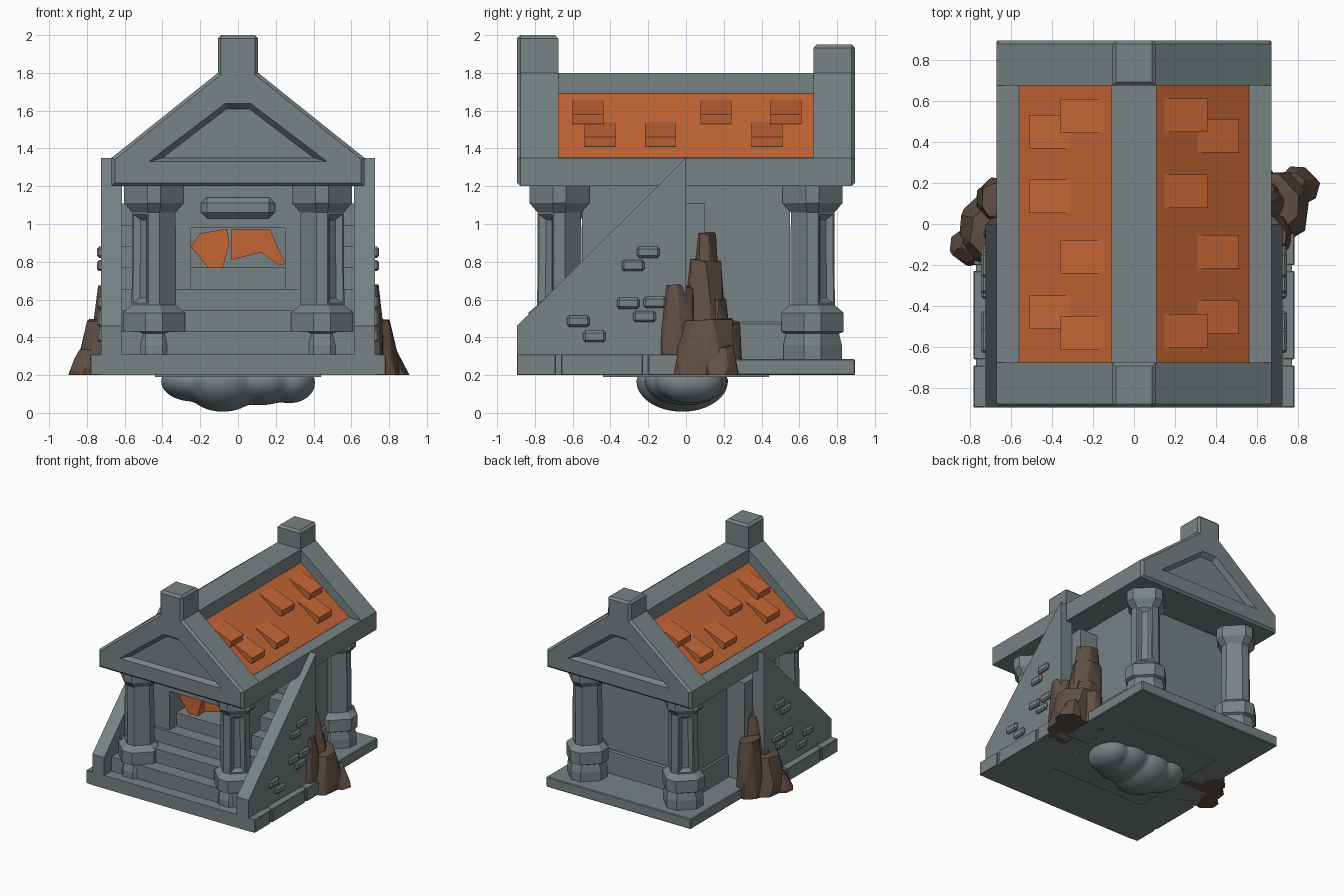
import bpy, bmesh, math, random
from mathutils import Vector, Matrix

random.seed(4)
cube = bpy.data.objects.get("Cube")
if cube:
    bpy.data.objects.remove(cube)


def material(name, rgb):
    m = bpy.data.materials.new(name)
    m.use_nodes = True
    m.diffuse_color = (*rgb, 1)
    bsdf = next(n for n in m.node_tree.nodes if n.type == 'BSDF_PRINCIPLED')
    bsdf.inputs["Base Color"].default_value = (*rgb, 1)
    return m


STONE = material("grey stone", (0.19, 0.225, 0.235))
TILE = material("orange tile", (0.56, 0.133, 0.036))
ROCK = material("brown rock", (0.12, 0.08, 0.06))


def finish(bm, name, mat, bevel=0):
    bmesh.ops.recalc_face_normals(bm, faces=bm.faces)
    me = bpy.data.meshes.new(name)
    bm.to_mesh(me)
    bm.free()
    me.materials.append(mat)
    ob = bpy.data.objects.new(name, me)
    bpy.context.collection.objects.link(ob)
    if bevel:
        b = ob.modifiers.new("bevel", 'BEVEL')
        b.width, b.segments, b.limit_method = bevel, 1, 'ANGLE'
    return ob


def box(name, x, y, z, mat=STONE, bevel=0):
    """Box from (min, max) ranges."""
    bm = bmesh.new()
    bmesh.ops.create_cube(bm, size=1)
    bmesh.ops.scale(bm, vec=[r[1] - r[0] for r in (x, y, z)], verts=bm.verts)
    bmesh.ops.translate(bm, vec=[(r[0] + r[1]) / 2 for r in (x, y, z)], verts=bm.verts)
    return finish(bm, name, mat, bevel)


def prism(name, profile, lo, hi, axis, mat=STONE, front_bevel=0):
    """Extrude a profile along x (points are y, z) or along y (points are x, z)."""
    bm = bmesh.new()
    place = (lambda a, b, t: (t, a, b)) if axis == "x" else (lambda a, b, t: (a, t, b))
    face = bm.faces.new([bm.verts.new(place(a, b, lo)) for a, b in profile])
    out = bmesh.ops.extrude_face_region(bm, geom=[face])
    moved = [v for v in out["geom"] if isinstance(v, bmesh.types.BMVert)]
    bmesh.ops.translate(bm, vec=place(0, 0, hi - lo), verts=moved)
    if front_bevel:  # chamfer the rim on the outward side and around the post top
        outer = max(abs(lo), abs(hi)) - 0.001
        rim = [e for e in bm.edges if all(abs(v.co.y) > outer for v in e.verts)
               or all(v.co.z > 1.9 for v in e.verts)]
        bmesh.ops.bevel(bm, geom=rim, offset=front_bevel, segments=1, affect='EDGES')
    return finish(bm, name, mat)


def mirrored(points):
    return points + [(-x, z) for x, z in reversed(points)]


def span(s, a, b):
    return (min(s * a, s * b), max(s * a, s * b))


# Base slabs and underside plate
box("front_slab", (-0.73, 0.73), (-0.895, 0), (0.2, 0.31))
box("back_slab", (-0.67, 0.67), (0, 0.895), (0.2, 0.285), bevel=0.006)
box("underside_plate", (-0.44, 0.44), (-0.44, 0.44), (0.19, 0.21))

# Steps: full width low down, then only beside the hall
for i in range(7):
    top, front = 0.43 + 0.113 * i, -0.8 + 0.113 * i
    if i < 4:
        box("wide_step", (-0.615, 0.615), (front, 0.1), (0.25, top))
    else:
        for s in (-1, 1):
            box("side_step", span(s, 0.44, 0.615), (front, 0.1), (0.25, top))

# Hall with a doorway
box("hall", (-0.45, 0.45), (-0.2, 0.55), (0.25, 1.21))
box("hall_plinth", (-0.47, 0.47), (0.1, 0.57), (0.25, 0.48), bevel=0.01)
box("door_lintel", (-0.25, 0.25), (-0.55, -0.2), (0.98, 1.21))
box("lintel_plaque", (-0.195, 0.195), (-0.6, -0.52), (1.03, 1.14), bevel=0.03)
for s in (-1, 1):
    box("door_jamb", span(s, 0.25, 0.45), (-0.55, -0.2), (0.3, 1.21))

# Fallen broken tiles in the doorway
prism("fallen_tile_left", [(-0.25, 0.88), (-0.2, 0.95), (-0.06, 0.975), (-0.045, 0.9),
                           (-0.08, 0.77), (-0.16, 0.77)], -0.42, -0.3, "y", TILE)
prism("fallen_tile_right", [(-0.035, 0.97), (0.17, 0.97), (0.25, 0.79), (0.22, 0.78),
                            (0.12, 0.85), (-0.035, 0.81)], -0.4, -0.28, "y", TILE)

# Sloping stair walls with base trim and raised bricks
bricks = [(-0.2, 0.85), (-0.28, 0.78), (-0.305, 0.58), (-0.165, 0.585),
          (-0.22, 0.51), (-0.57, 0.485), (-0.485, 0.405)]
for s in (-1, 1):
    lo, hi = span(s, 0.615, 0.725)
    prism("stair_wall", [(-0.895, 0.2), (-0.895, 0.46), (0, 1.35), (0, 0.2)], lo, hi, "x")
    for a, b in ((-0.895, -0.69), (-0.66, -0.23), (-0.2, 0)):
        box("wall_trim", span(s, 0.7, 0.783), (a, b), (0.2, 0.31), bevel=0.004)
    box("trim_core", span(s, 0.7, 0.77), (-0.89, -0.01), (0.2, 0.308))
    for y, z in bricks:
        box("wall_brick", span(s, 0.7, 0.747), (y - 0.06, y + 0.06), (z - 0.03, z + 0.03), bevel=0.012)

# Eight-sided columns, wide on the diagonals, with a grooved panel on the outer corner
# Each ring: height, reach along the axes, half width of the axis flats
rings = [(0.25, 0.155, 0.045), (0.36, 0.155, 0.045), (0.42, 0.14, 0.045), (0.43, 0.165, 0.045),
         (0.53, 0.165, 0.045), (0.57, 0.118, 0.03), (1.06, 0.115, 0.03),
         (1.11, 0.158, 0.035), (1.205, 0.158, 0.035)]
for sx in (-1, 1):
    for sy in (-1, 1):
        bm = bmesh.new()
        loops = []
        for z, r, h in rings:
            corner = [(r, h), (h, r)]
            ring = [Matrix.Rotation(q * math.pi / 2, 2) @ Vector(c) for q in range(4) for c in corner]
            loops.append([bm.verts.new((sx * 0.445 + p.x, sy * 0.67 + p.y, z)) for p in ring])
        for low, up in zip(loops, loops[1:]):
            for k in range(8):
                j = (k + 1) % 8
                bm.faces.new((low[k], low[j], up[j], up[k]))
        bm.faces.new(loops[0])
        bm.faces.new(loops[-1])
        bmesh.ops.recalc_face_normals(bm, faces=bm.faces)
        out = Vector((sx, sy, 0)).normalized()
        panel = [f for f in bm.faces if f.normal.dot(out) > 0.95
                 and 0.7 < f.calc_center_median().z < 0.95]
        bmesh.ops.inset_individual(bm, faces=panel, thickness=0.015)
        bmesh.ops.inset_individual(bm, faces=panel, thickness=0.038, depth=-0.025)
        finish(bm, "column", STONE)

# Roof: ceiling beam, tiled slopes, ridge
box("roof_beam", (-0.67, 0.67), (-0.69, 0.69), (1.2, 1.35))
prism("tiled_roof", mirrored([(0.56, 1.34), (0.56, 1.352), (0.11, 1.69)]), -0.68, 0.68, "y", TILE)
box("ridge", (-0.11, 0.11), (-0.68, 0.68), (1.6, 1.8))

# Gables with recessed triangle and a post on top
for s, top in ((-1, 2.0), (1, 1.95)):
    outline = mirrored([(0.67, 1.2), (0.67, 1.35), (0.107, 1.8), (0.107, top)])
    lo, hi = span(s, 0.675, 0.895)
    gable = prism("gable", outline, lo, hi, "y", front_bevel=0.018)
    bm = bmesh.new()
    outer = mirrored([(0.49, 1.325), (0.07, 1.645)])
    inner = mirrored([(0.4, 1.35), (0.06, 1.61)])
    a = [bm.verts.new((x, s * 0.905, z)) for x, z in outer]
    b = [bm.verts.new((x, s * 0.855, z)) for x, z in inner]
    bm.faces.new(a)
    bm.faces.new(b)
    for k in range(4):
        j = (k + 1) % 4
        bm.faces.new((a[k], a[j], b[j], b[k]))
    cutter = finish(bm, "gable_cutter", STONE)
    cutter.hide_render = True
    cut = gable.modifiers.new("recess", 'BOOLEAN')
    cut.operation, cut.solver, cut.object = 'DIFFERENCE', 'EXACT', cutter
    bpy.context.view_layer.objects.active = gable
    bpy.ops.object.modifier_apply(modifier="recess")
    bpy.data.objects.remove(cutter)

# Raised wedge tiles on each slope
upper = [(0.15, 1.66), (0.358, 1.58), (0.35, 1.53), (0.31, 1.53)]
lower = [(0.31, 1.54), (0.513, 1.46), (0.505, 1.41), (0.465, 1.41)]
tiles = [(1, upper, (0.53, 0.16, -0.52)), (1, lower, (0.43, -0.135, -0.455)),
         (-1, upper, (0.525, -0.16, -0.53)), (-1, lower, (0.45, 0.135, -0.43))]
for s, wedge, rows in tiles:
    for y in rows:
        prism("raised_tile", [(s * x, z) for x, z in wedge], y - 0.082, y + 0.082, "y", TILE)


# Jagged rocks against both sides
def rock(name, side, x, y, rx, ry, top, taper, lean=0):
    bm = bmesh.new()
    for t in (0, 0.3, 0.65, 1):
        width = 1 + (taper - 1) * t
        for k in range(7):
            a = (k + random.random() * 0.6) * math.tau / 7
            r = width * random.uniform(0.92, 1.08)
            z = 0.2 + (top - 0.2) * t - (random.uniform(0, 0.03) if t else 0)
            px = x + lean * t + rx * r * math.cos(a)
            py = y + ry * r * math.sin(a)
            bm.verts.new((px, py, z) if side > 0 else (-px, 0.07 - py, z))
    hull = bmesh.ops.convex_hull(bm, input=bm.verts)
    loose = {g for g in hull["geom_interior"] + hull["geom_unused"]
             if isinstance(g, bmesh.types.BMVert)}
    bmesh.ops.delete(bm, geom=list(loose), context='VERTS')
    finish(bm, name, ROCK)


for s in (-1, 1):
    rock("rock_spire", s, 0.58, 0.1, 0.15, 0.11, 0.96, 0.6, -0.04)
    rock("rock_body", s, 0.61, 0.1, 0.18, 0.13, 0.82, 0.7, -0.07)
    rock("rock_shoulder", s, 0.68, -0.05, 0.1, 0.11, 0.68, 0.8, -0.01)
    rock("rock_side", s, 0.62, 0.14, 0.15, 0.11, 0.62, 0.7, -0.04)
    rock("rock_boulder", s, 0.73, 0.1, 0.14, 0.18, 0.51, 0.85, -0.05)
    rock("rock_toe", s, 0.8, 0.18, 0.11, 0.1, 0.36, 0.7, -0.04)
    rock("rock_spike", s, 0.6, 0.22, 0.1, 0.08, 0.5, 0.8, 0)

# Smooth lump hanging underneath
bm = bmesh.new()
lumps = [(-0.24, 0.02, 0.17, 0.17, 0.2, 0.11), (-0.08, -0.02, 0.17, 0.21, 0.245, 0.165),
         (0.12, 0, 0.17, 0.2, 0.22, 0.13), (0.27, 0.02, 0.16, 0.14, 0.18, 0.11)]
for x, y, z, rx, ry, rz in lumps:
    ball = bmesh.ops.create_icosphere(bm, subdivisions=4, radius=1)["verts"]
    bmesh.ops.scale(bm, vec=(rx, ry, rz), verts=ball)
    bmesh.ops.translate(bm, vec=(x, y, z), verts=ball)
for v in bm.verts:
    v.co.z = min(v.co.z, 0.2)
lump = finish(bm, "underside_lump", STONE)
remesh = lump.modifiers.new("merge", 'REMESH')
remesh.mode, remesh.voxel_size, remesh.use_smooth_shade = 'VOXEL', 0.016, True
soft = lump.modifiers.new("soften", 'SMOOTH')
soft.iterations = 8
